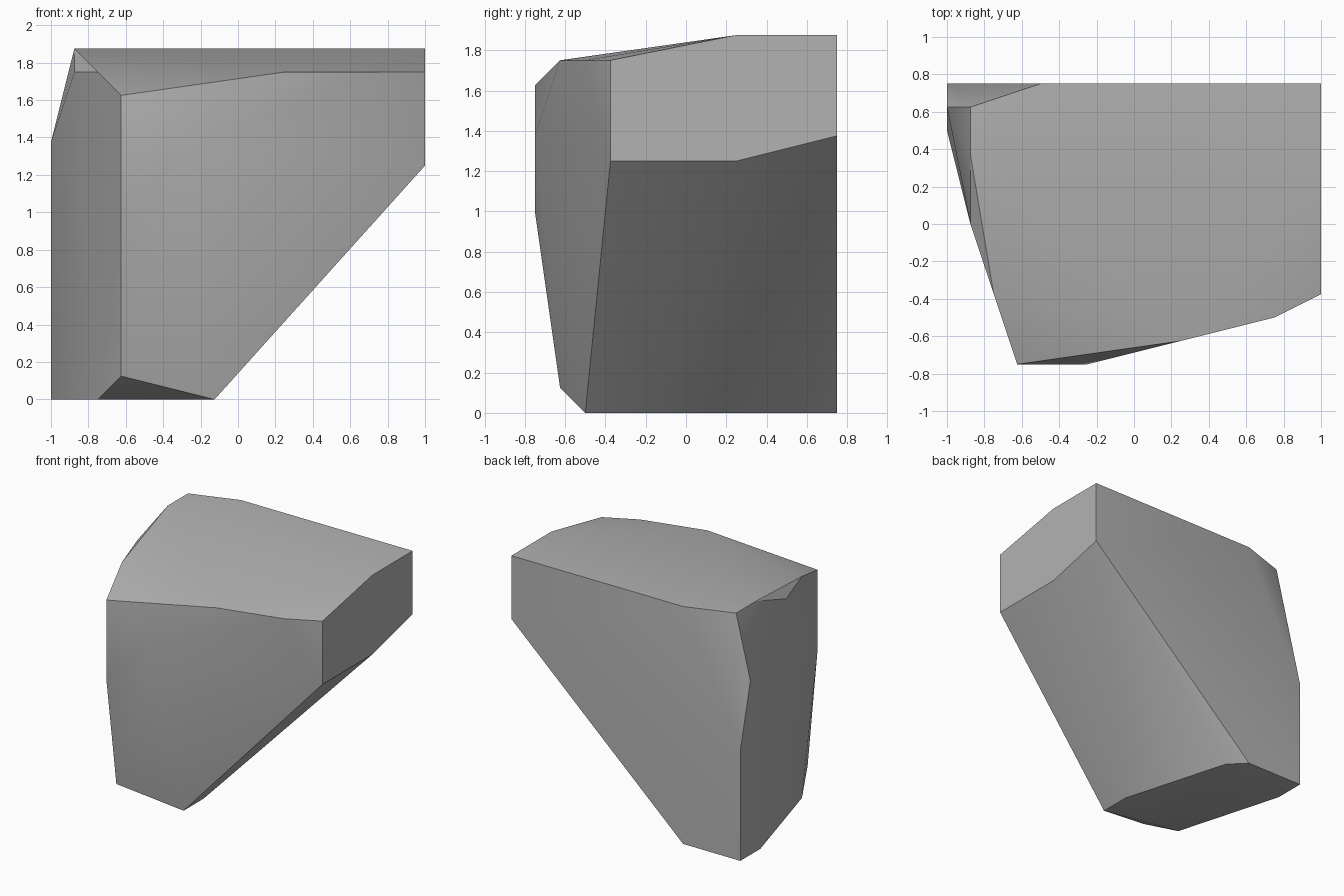
import bpy
import bmesh
import math

default_cube = bpy.data.objects.get("Cube")
if default_cube:
    bpy.data.objects.remove(default_cube, do_unlink=True)

# All corner positions are given in units of one eighth
UNIT = 1 / 8


def flat_outline(points, height):
    """Corners of a level outline."""
    return [(x, y, height) for x, y in points]


def end_outline(points, x):
    """Corners of an outline facing along x."""
    return [(x, y, z) for y, z in points]


# Small level foot that the block stands on
foot = flat_outline([(-1, -4), (-1, -2), (-3, 5), (-4, 6),
                     (-8, 6), (-8, 4), (-6, -3)], 0)

# Upright end face above the sloping underside
end_face = end_outline([(-3, 10), (2, 10), (6, 11),
                        (6, 15), (2, 15), (-3, 14)], 8)

# Level top and the lower shoulder around its front and side
top = flat_outline([(-7, 5), (-7, 3), (-4, 6)], 15)
shoulder = flat_outline([(6, -4), (2, -5), (-6, -3), (-7, 0)], 14)

# Upright front corner with a slight bulge beside it
front_corner = [(-5, -5, 1), (-5, -6, 8), (-5, -6, 13), (-2, -6, 11)]

# Chipped rear corner
rear_corner = [(-8, 6, 7), (-8, 5, 11)]

# Wrap the outlines in one closed faceted surface
bm = bmesh.new()
for corner in foot + end_face + top + shoulder + front_corner + rear_corner:
    bm.verts.new([c * UNIT for c in corner])
hull = bmesh.ops.convex_hull(bm, input=bm.verts)
unused = {g for g in hull["geom_interior"] + hull["geom_unused"]
          if isinstance(g, bmesh.types.BMVert)}
bmesh.ops.delete(bm, geom=list(unused), context="VERTS")
bmesh.ops.dissolve_limit(bm, angle_limit=math.radians(0.5),
                         verts=bm.verts, edges=bm.edges)
bmesh.ops.recalc_face_normals(bm, faces=bm.faces)

mesh = bpy.data.meshes.new("stone_block")
bm.to_mesh(mesh)
bm.free()
stone_block = bpy.data.objects.new("stone_block", mesh)
bpy.context.collection.objects.link(stone_block)

# Plain grey stone
grey = bpy.data.materials.new("stone_grey")
grey.use_nodes = True
colour = (0.45, 0.45, 0.45, 1)
grey.diffuse_color = colour
shader = next(n for n in grey.node_tree.nodes if n.type == "BSDF_PRINCIPLED")
shader.inputs["Base Color"].default_value = colour
mesh.materials.append(grey)

# Soft shading across gentle facets, crisp main edges
bpy.ops.object.select_all(action="DESELECT")
stone_block.select_set(True)
bpy.context.view_layer.objects.active = stone_block
bpy.ops.object.shade_smooth_by_angle(angle=math.radians(30))
